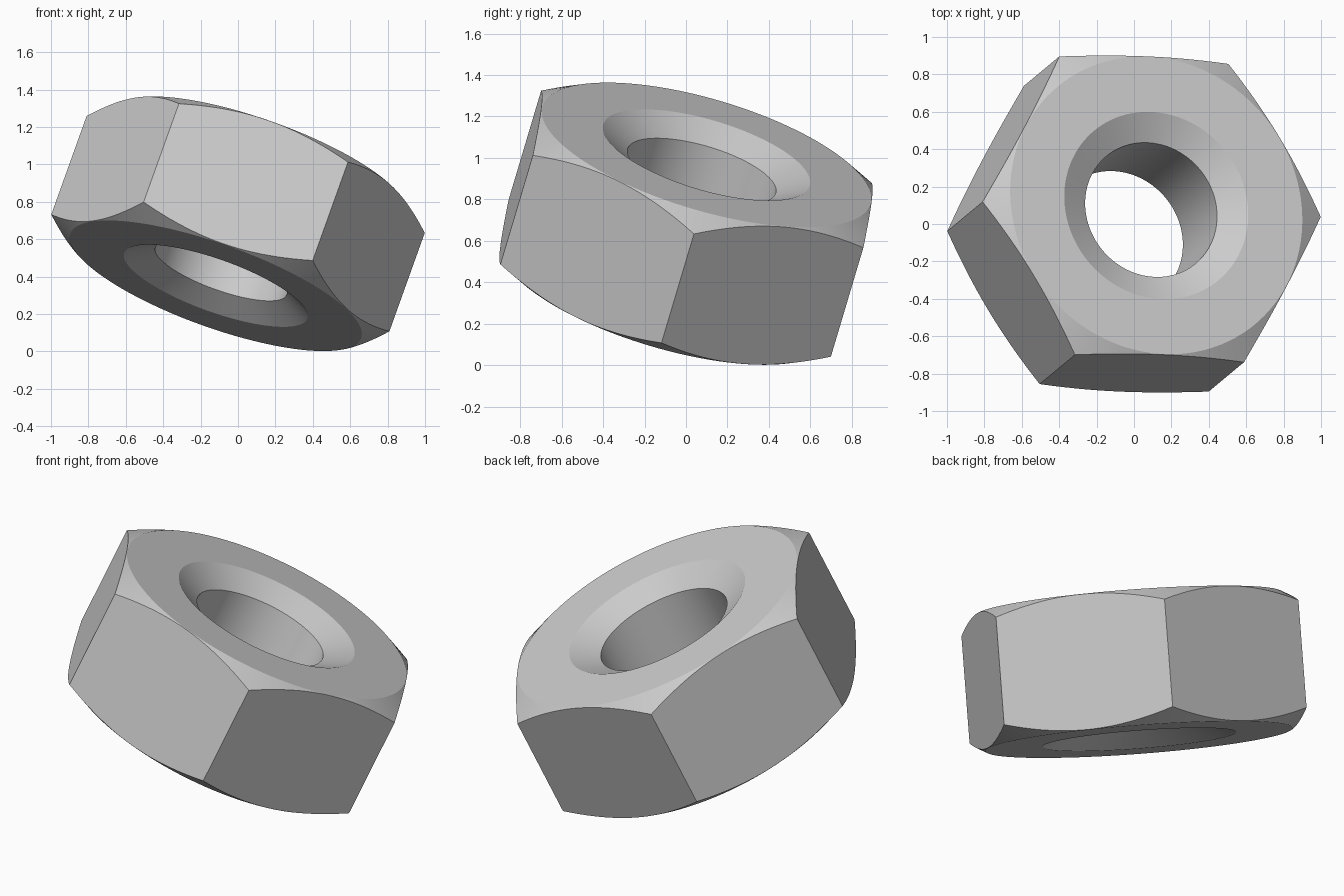
import bpy, bmesh, math
from mathutils import Vector, Matrix

cube = bpy.data.objects.get("Cube")
if cube:
    bpy.data.objects.remove(cube)

APOTHEM = 0.829      # half the width across flats
FACE = 0.826         # radius of the flat ring on each end
HALF = 0.366         # half the thickness
HOLE, SINK = 0.373, 0.52
SEGMENTS = 120
SLOPE = math.tan(math.radians(30))

# Steel colour
steel = bpy.data.materials.new("steel grey")
steel.use_nodes = True
colour = (0.6, 0.6, 0.6, 1)
steel.diffuse_color = colour
steel.node_tree.nodes["Principled BSDF"].inputs["Base Color"].default_value = colour


def section(angle):
    """Closed radius/height loop of the nut wall at one angle."""
    local = angle % (math.pi / 3) - math.pi / 6
    outer = APOTHEM / math.cos(local)
    top = [(HOLE, HALF - (SINK - HOLE) * SLOPE), (SINK, HALF), (FACE, HALF),
           (outer, HALF - (outer - FACE) * SLOPE)]
    return top + [(r, -z) for r, z in reversed(top)]


# Hexagonal body with chamfered corners and countersunk bore
bm = bmesh.new()
rings = []
for i in range(SEGMENTS):
    a = 2 * math.pi * i / SEGMENTS
    rings.append([bm.verts.new((r * math.cos(a), r * math.sin(a), z))
                  for r, z in section(a)])
for i, ring in enumerate(rings):
    following = rings[(i + 1) % SEGMENTS]
    for j in range(len(ring)):
        k = (j + 1) % len(ring)
        bm.faces.new((ring[j], ring[k], following[k], following[j]))
bmesh.ops.recalc_face_normals(bm, faces=bm.faces)
mesh = bpy.data.meshes.new("hex_nut")
bm.to_mesh(mesh)
bm.free()
mesh.materials.append(steel)
nut = bpy.data.objects.new("hex_nut", mesh)
bpy.context.collection.objects.link(nut)

# Lean the nut along its bore axis, one corner pointing to the left
axis = Vector((0.325, 0.27, 0.906)).normalized()
corner = Vector((0.905, -0.04, -0.3125))
corner = (corner - axis * corner.dot(axis)).normalized()
turn = Matrix((corner, axis.cross(corner), axis)).transposed()
mesh.transform(Matrix.Translation((0, 0, 0.6825)) @ turn.to_4x4())

bpy.ops.object.select_all(action='DESELECT')
nut.select_set(True)
bpy.context.view_layer.objects.active = nut
bpy.ops.object.shade_smooth_by_angle(angle=math.radians(20))
